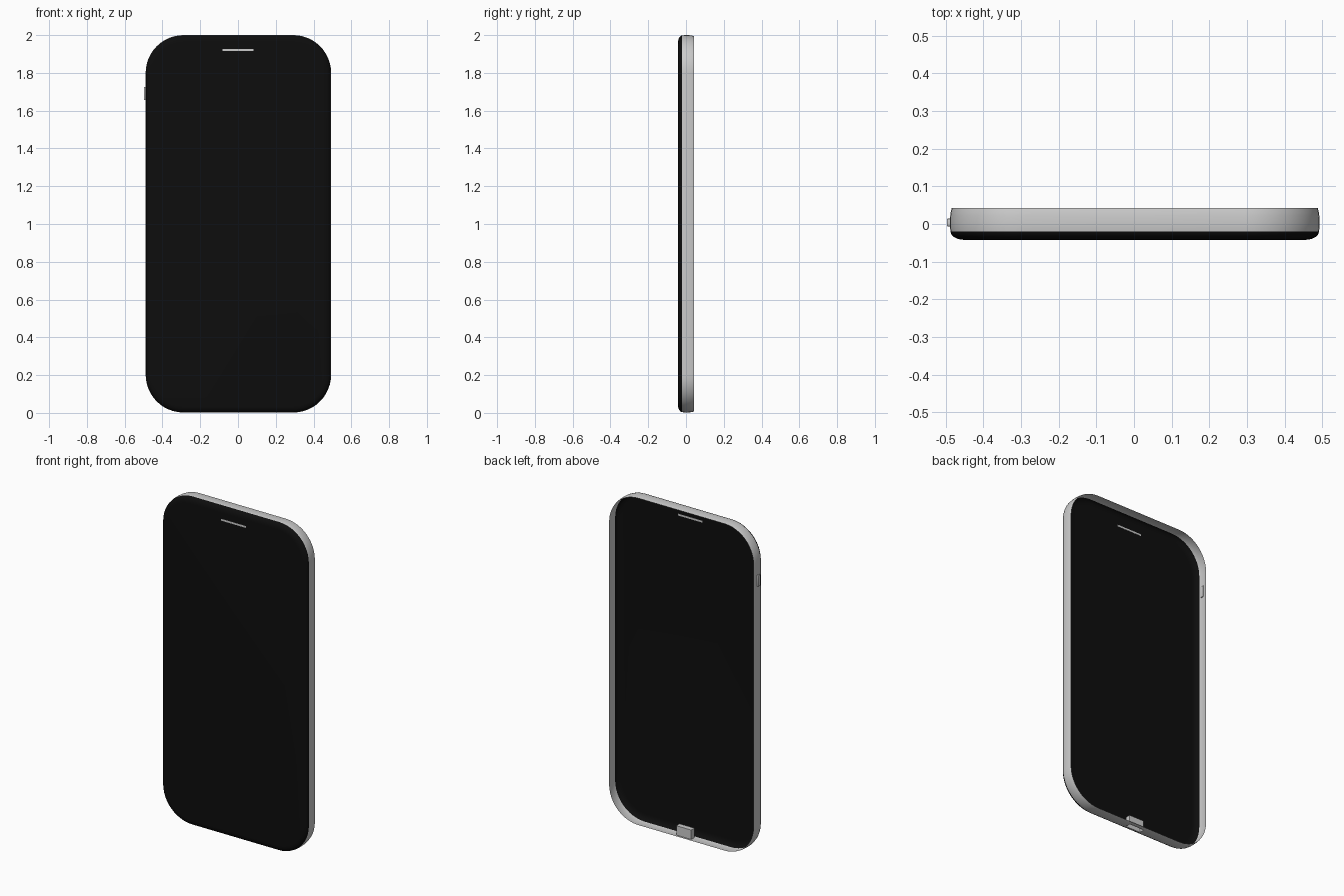
import bpy, bmesh, math
from mathutils import Vector

if "Cube" in bpy.data.objects:
    bpy.data.objects.remove(bpy.data.objects["Cube"])

HALF_W, HALF_H, RADIUS, CX, CZ = 0.491, 0.999, 0.2, 0.002, 1.001
STEPS = 12

black = bpy.data.materials.new("black_glass")
black.diffuse_color = (0.004, 0.004, 0.004, 1)
black.use_nodes = True
black.node_tree.nodes["Principled BSDF"].inputs["Base Color"].default_value = black.diffuse_color


def ring(bm, inset, y):
    """Rounded rectangle of vertices in the XZ plane."""
    r = RADIUS - inset
    verts = []
    for k, (sx, sz) in enumerate([(1, 1), (-1, 1), (-1, -1), (1, -1)]):
        for i in range(STEPS + 1):
            a = math.pi / 2 * (k + i / STEPS)
            verts.append(bm.verts.new((
                CX + sx * (HALF_W - RADIUS) + r * math.cos(a), y,
                CZ + sz * (HALF_H - RADIUS) + r * math.sin(a))))
    return verts


def loft(bm, profile, cap=False):
    rings = [ring(bm, d, y) for d, y in profile]
    for a, b in zip(rings, rings[1:]):
        for i in range(len(a)):
            j = (i + 1) % len(a)
            bm.faces.new((a[i], a[j], b[j], b[i]))
    if cap:
        bm.faces.new(rings[-1])


def finish(bm, name, mat=None, smooth=True):
    bmesh.ops.recalc_face_normals(bm, faces=bm.faces)
    mesh = bpy.data.meshes.new(name)
    bm.to_mesh(mesh)
    bm.free()
    ob = bpy.data.objects.new(name, mesh)
    bpy.context.collection.objects.link(ob)
    if mat:
        mesh.materials.append(mat)
    if smooth:
        bpy.ops.object.select_all(action='DESELECT')
        ob.select_set(True)
        bpy.context.view_layer.objects.active = ob
        bpy.ops.object.shade_smooth_by_angle(angle=math.radians(35))
    return ob


def box(name, lo, hi, bevel=0.0, open_bottom=False):
    bm = bmesh.new()
    bmesh.ops.create_cube(bm, size=1)
    lo, hi = Vector(lo), Vector(hi)
    for v in bm.verts:
        v.co = Vector([l + (c + 0.5) * (h - l) for c, l, h in zip(v.co, lo, hi)])
    if bevel:
        bmesh.ops.bevel(bm, geom=bm.edges[:], offset=bevel, segments=2,
                        affect='EDGES', profile=0.5)
    bm.normal_update()
    if open_bottom:
        bottom = [f for f in bm.faces if f.normal.z < -0.9]
        bmesh.ops.delete(bm, geom=bottom, context='FACES')
    return finish(bm, name, smooth=bool(bevel))


# Front glass: thin shell with a rounded edge
bm = bmesh.new()
edge = [(0.002 + 0.036 * (1 - math.cos(t)), -0.02 - 0.022 * math.sin(t))
        for t in [math.pi / 2 * i / 6 for i in range(7)]]
loft(bm, edge, cap=True)
finish(bm, "front_glass", black)

# Side frame: slightly bulged open band with the port opening cut out
PX, PY0, PY1 = 0.05, -0.01, 0.022
bm = bmesh.new()
loft(bm, [(0.002, -0.02), (0.0005, -0.01), (0, 0.0), (0.0005, 0.015),
          (0.002, 0.03), (0.005, 0.042)])
for co, no in [((-PX, 0, 0), (1, 0, 0)), ((PX, 0, 0), (1, 0, 0)),
               ((0, PY0, 0), (0, 1, 0)), ((0, PY1, 0), (0, 1, 0))]:
    bmesh.ops.bisect_plane(bm, geom=bm.verts[:] + bm.edges[:] + bm.faces[:],
                           plane_co=co, plane_no=no, dist=1e-6)
hole = []
for f in bm.faces:
    c = f.calc_center_median()
    if c.z < 0.1 and abs(c.x) < PX and PY0 < c.y < PY1:
        hole.append(f)
bmesh.ops.delete(bm, geom=hole, context='FACES')
finish(bm, "side_frame")

# Charging port recess
box("charging_port", (-PX, PY0, 0.002), (PX, PY1, 0.06), open_bottom=True)

# Earpiece slit, visible from both sides of the glass
box("earpiece", (-0.083, -0.0425, 1.915), (0.083, -0.0405, 1.926))

# Side button
box("side_button", (-0.497, -0.006, 1.656), (-0.484, 0.014, 1.725), bevel=0.002)
